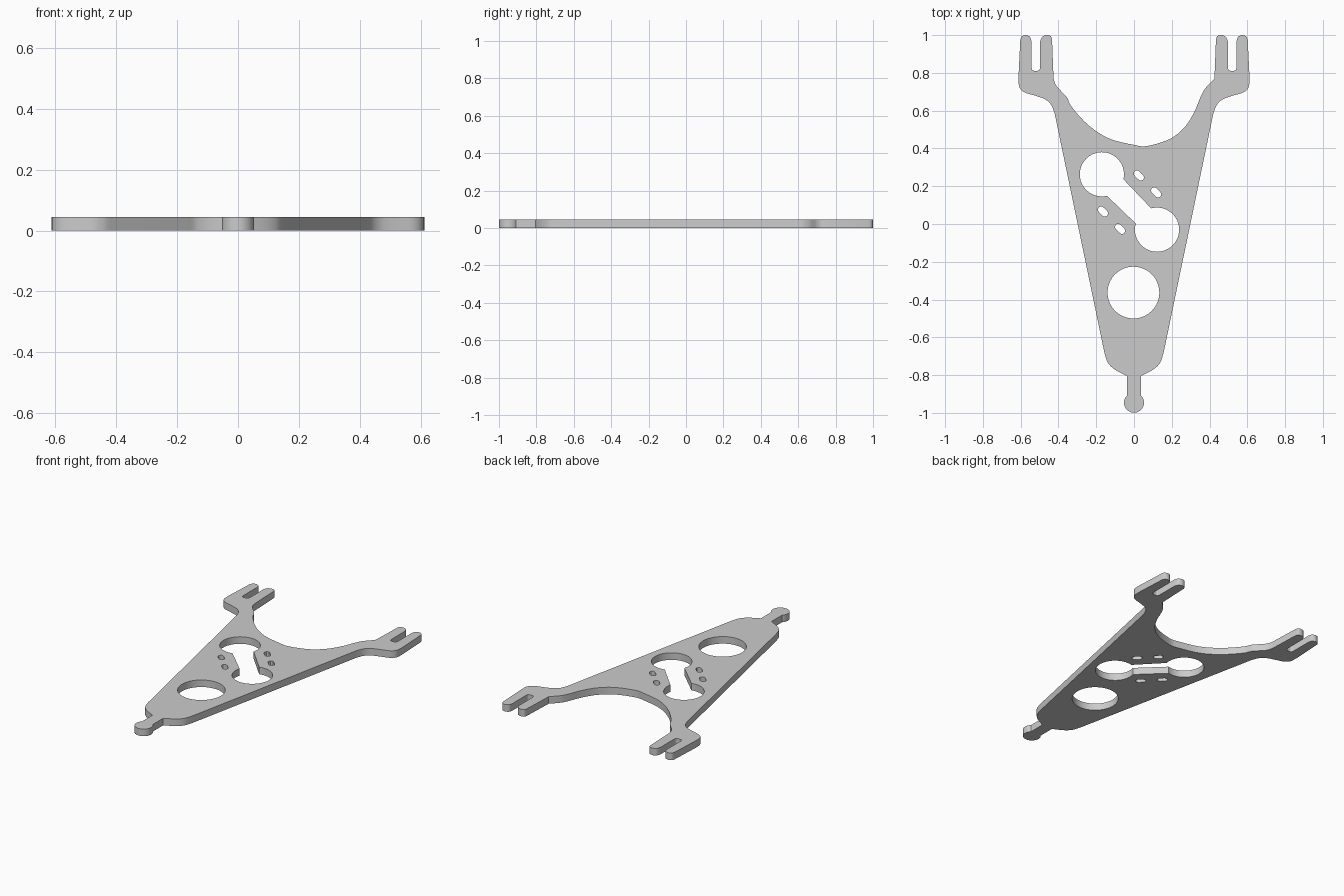
import bpy, bmesh
from math import cos, sin, radians
from mathutils import Vector

if "Cube" in bpy.data.objects:
    bpy.data.objects.remove(bpy.data.objects["Cube"])

THICK = 0.045


def arc(cx, cy, r, a0, a1, n=24):
    return [(cx + r * cos(radians(a0 + (a1 - a0) * i / n)),
             cy + r * sin(radians(a0 + (a1 - a0) * i / n))) for i in range(n + 1)]


def smooth(pts, n=4):
    """Catmull-Rom curve through the points."""
    p = [Vector(q) for q in pts]
    p = [2 * p[0] - p[1]] + p + [2 * p[-1] - p[-2]]
    out = []
    for a, b, c, d in zip(p, p[1:], p[2:], p[3:]):
        for i in range(n):
            t = i / n
            v = 0.5 * (2 * b + (c - a) * t + (2 * a - 5 * b + 4 * c - d) * t * t
                       + (3 * b - a - 3 * c + d) * t ** 3)
            out.append((v.x, v.y))
    return out + [tuple(pts[-1])]


def mirror(pts):
    return [(-x, y) for x, y in reversed(pts)]


# Right side, from the tail knob up to the inner edge of the fork
side = arc(0, -0.946, 0.053, -90, 45, 12)
side += smooth([(0.037, -0.805), (0.10, -0.772), (0.138, -0.735), (0.157, -0.68)])
side += smooth([(0.42, 0.585), (0.438, 0.63), (0.47, 0.66), (0.525, 0.68),
                (0.58, 0.697), (0.607, 0.725), (0.612, 0.77)])
side += smooth([(0.602, 0.975), (0.595, 0.992), (0.578, 1.0)])
side += smooth([(0.567, 1.0), (0.55, 0.99), (0.543, 0.968)])
side += smooth([(0.543, 0.828), (0.538, 0.814), (0.528, 0.811)])
side += smooth([(0.513, 0.811), (0.502, 0.814), (0.497, 0.828)])
side += smooth([(0.497, 0.968), (0.487, 0.99), (0.47, 1.0)])
side += smooth([(0.455, 1.0), (0.44, 0.994), (0.434, 0.978)])

# Wide saddle between the forks, deeper on one side
saddle = smooth([(0.426, 0.77), (0.375, 0.715), (0.347, 0.66), (0.32, 0.595),
                 (0.27, 0.515), (0.19, 0.45), (0.07, 0.413), (0, 0.419),
                 (-0.13, 0.452), (-0.24, 0.522), (-0.33, 0.62), (-0.355, 0.67),
                 (-0.41, 0.73), (-0.426, 0.77)])
loops = [side + saddle + mirror(side[1:])]

# Round hole, and the two holes joined by a diagonal channel
loops.append(arc(-0.003, -0.363, 0.137, 0, 360, 64)[:-1])
loops.append(arc(-0.17, 0.263, 0.117, -13, 283.5, 48)
             + arc(0.122, -0.03, 0.117, 164, 465.5, 48))

# Four small diagonal slots
for x, y in [(0.026, 0.257), (0.117, 0.167), (-0.164, 0.066), (-0.074, -0.026)]:
    loops.append(arc(x + 0.01, y - 0.01, 0.017, -135, 45, 6)
                 + arc(x - 0.01, y + 0.01, 0.017, 45, 225, 6))

# Filled curve, extruded and turned into a mesh
cu = bpy.data.curves.new("bracket_plate", 'CURVE')
cu.dimensions = '2D'
cu.fill_mode = 'BOTH'
cu.extrude = THICK / 2
for pts in loops:
    sp = cu.splines.new('POLY')
    sp.points.add(len(pts) - 1)
    for q, (x, y) in zip(sp.points, pts):
        q.co = (x, y, 0, 1)
    sp.use_cyclic_u = True
plate = bpy.data.objects.new("bracket_plate", cu)
bpy.context.collection.objects.link(plate)
plate.location.z = THICK / 2
plate.select_set(True)
bpy.context.view_layer.objects.active = plate
bpy.ops.object.convert(target='MESH')
plate = bpy.context.object

bm = bmesh.new()
bm.from_mesh(plate.data)
bmesh.ops.remove_doubles(bm, verts=bm.verts, dist=0.0002)
bmesh.ops.recalc_face_normals(bm, faces=bm.faces)
bm.to_mesh(plate.data)
bm.free()
bpy.ops.object.shade_smooth_by_angle(angle=radians(30))
